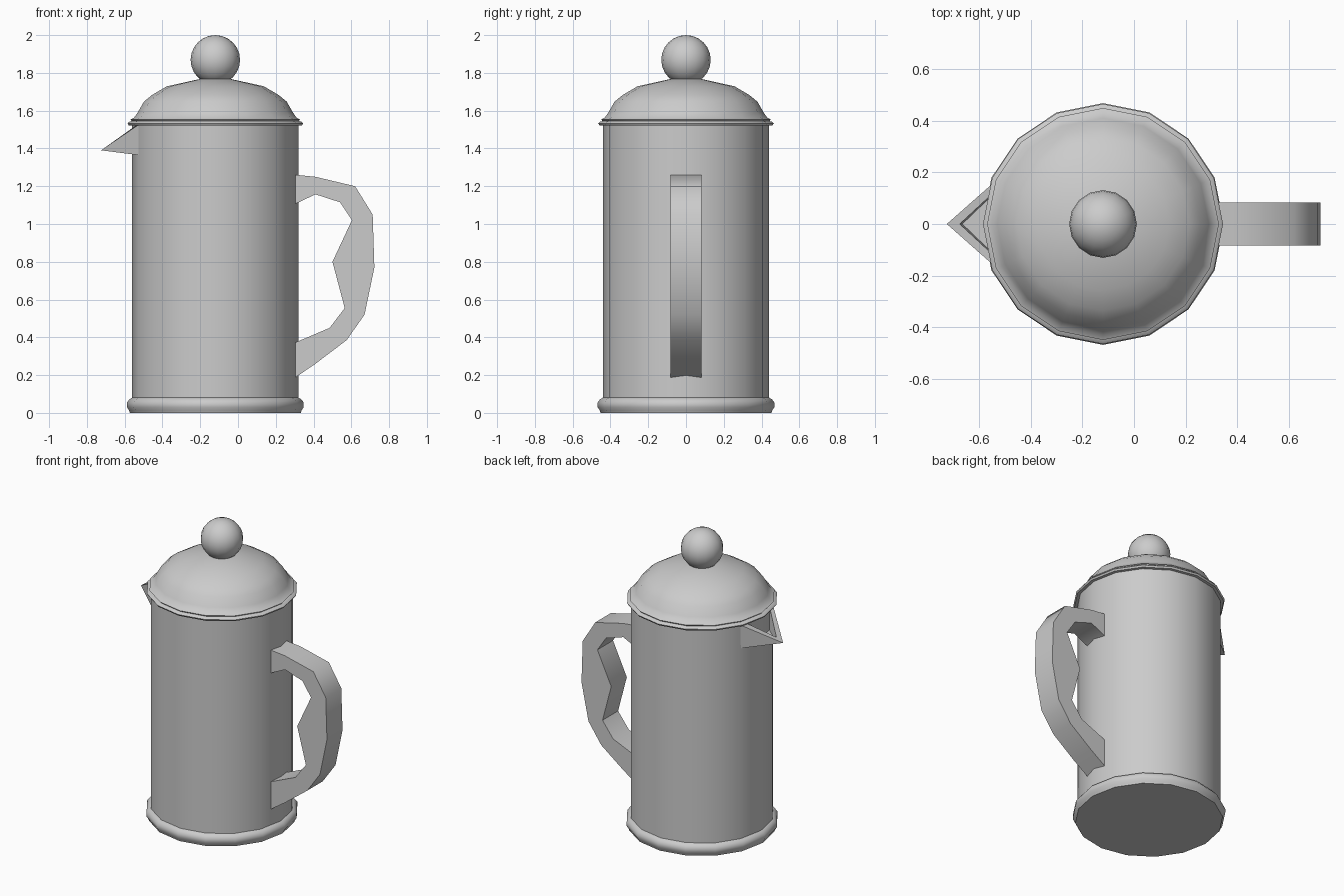
import bpy, math

if "Cube" in bpy.data.objects:
    bpy.data.objects.remove(bpy.data.objects["Cube"])

CX = -0.12      # axis of the pot
SIDES = 16


def make(name, verts, faces, angle=40):
    mesh = bpy.data.meshes.new(name)
    mesh.from_pydata(verts, [], faces)
    obj = bpy.data.objects.new(name, mesh)
    bpy.context.collection.objects.link(obj)
    bpy.ops.object.select_all(action='DESELECT')
    obj.select_set(True)
    bpy.context.view_layer.objects.active = obj
    bpy.ops.object.mode_set(mode='EDIT')
    bpy.ops.mesh.select_all(action='SELECT')
    bpy.ops.mesh.normals_make_consistent(inside=False)
    bpy.ops.object.mode_set(mode='OBJECT')
    bpy.ops.object.shade_smooth_by_angle(angle=math.radians(angle))
    return obj


def lathe(name, profile, angle=40):
    """Revolve (radius, z) points around the pot axis and cap both ends."""
    n, verts, faces = SIDES, [], []
    for r, z in profile:
        for i in range(n):
            a = 2 * math.pi * i / n
            verts.append((CX + r * math.cos(a), r * math.sin(a), z))
    for j in range(len(profile) - 1):
        for i in range(n):
            k = (i + 1) % n
            faces.append((j * n + i, j * n + k, (j + 1) * n + k, (j + 1) * n + i))
    faces.append(tuple(reversed(range(n))))
    faces.append(tuple(range((len(profile) - 1) * n, len(profile) * n)))
    return make(name, verts, faces, angle)


# Cylindrical body, base ring and domed lid
lathe("body", [(0.44, 0.04), (0.44, 1.53)])
lathe("base_ring", [(0.452, 0.0), (0.456, 0.012), (0.468, 0.03), (0.468, 0.055),
                    (0.455, 0.072), (0.438, 0.082)], 50)
lathe("lid", [(0.43, 1.52), (0.458, 1.522), (0.465, 1.533), (0.456, 1.541),
              (0.442, 1.545), (0.449, 1.553), (0.43, 1.563), (0.41, 1.592),
              (0.378, 1.648), (0.335, 1.683), (0.257, 1.729), (0.08, 1.768)])

# Round lid knob
bpy.ops.mesh.primitive_uv_sphere_add(segments=SIDES, ring_count=12, radius=0.131,
                                     location=(CX, 0, 1.869))
bpy.context.object.name = "lid_knob"
bpy.ops.object.shade_smooth()

# Handle: side outline extruded across y
outline = [(0.29, 1.262), (0.41, 1.25), (0.62, 1.20), (0.713, 1.05), (0.722, 0.77),
           (0.67, 0.52), (0.575, 0.385), (0.41, 0.26), (0.29, 0.178),
           (0.29, 0.367), (0.485, 0.45), (0.565, 0.555), (0.50, 0.80),
           (0.603, 1.02), (0.54, 1.115), (0.41, 1.157), (0.29, 1.10)]
n = len(outline)
verts = [(x, y, z) for y in (-0.083, 0.083) for x, z in outline]
faces = [tuple(range(n)), tuple(reversed(range(n, 2 * n)))]
faces += [(i, (i + 1) % n, n + (i + 1) % n, n + i) for i in range(n)]
make("handle", verts, faces, 50)

# Pouring lip: open V channel with outer walls, rim and sunken floor
verts = [(-0.725, 0, 1.39), (-0.675, 0, 1.415), (-0.665, 0, 1.392)]
for s in (-1, 1):
    verts += [(-0.527, s * 0.175, 1.525), (-0.527, s * 0.168, 1.365),
              (-0.535, s * 0.13, 1.525), (-0.535, s * 0.125, 1.38)]
faces = [(0, 4, 8), (2, 6, 10), (4, 8, 10, 6)]
for b in (3, 7):
    faces += [(0, b, b + 1), (0, b, b + 2, 1), (1, b + 2, b + 3, 2),
              (b, b + 1, b + 3, b + 2)]
make("pouring_lip", verts, faces, 30)
